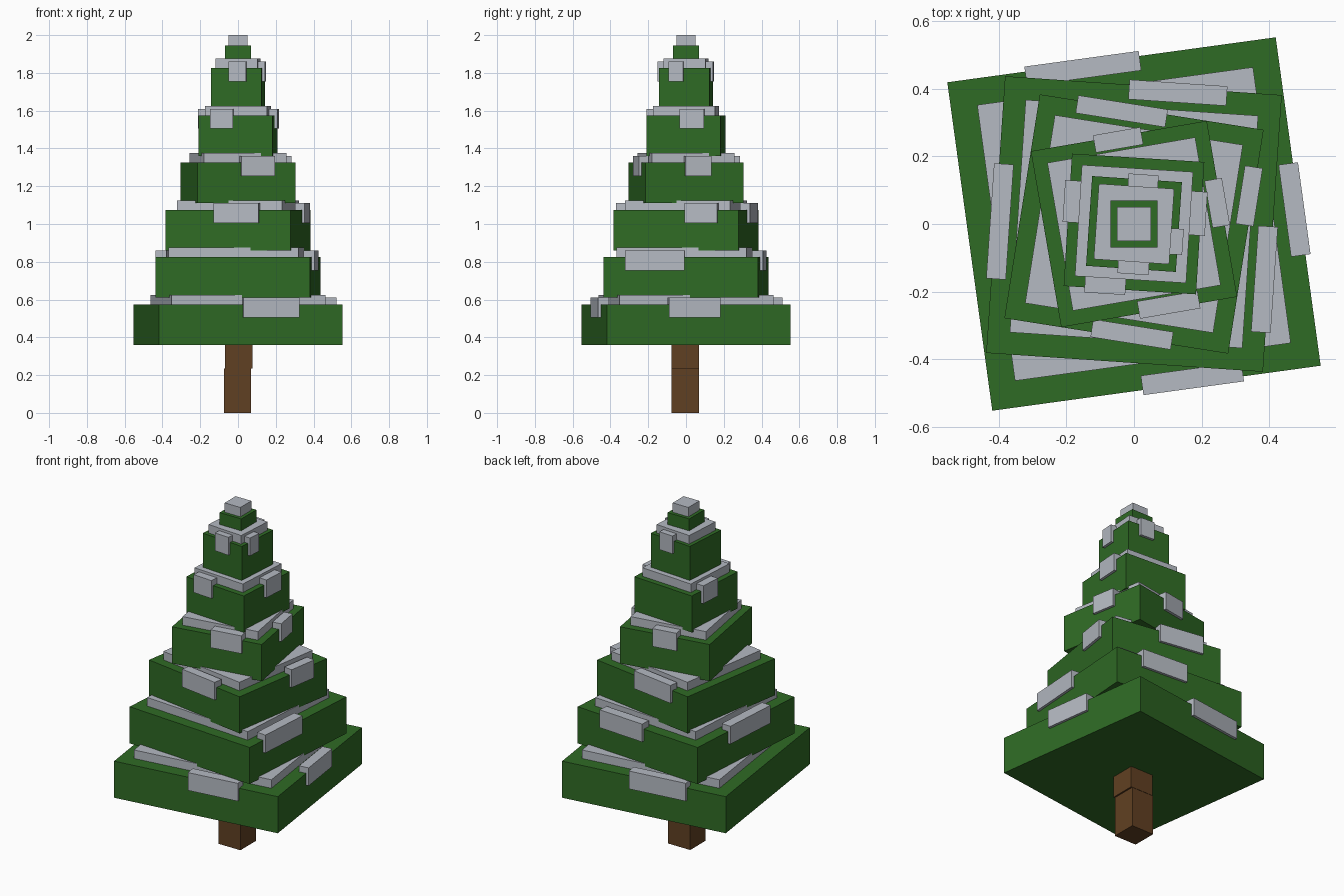
import bpy
import math
from mathutils import Matrix

if "Cube" in bpy.data.objects:
    bpy.data.objects.remove(bpy.data.objects["Cube"])


def material(name, rgb):
    m = bpy.data.materials.new(name)
    m.diffuse_color = (*rgb, 1.0)
    m.use_nodes = True
    m.node_tree.nodes["Principled BSDF"].inputs["Base Color"].default_value = m.diffuse_color
    return m


GREEN = material("needle green", (0.028, 0.145, 0.018))
SNOW = material("snow grey", (0.46, 0.49, 0.54))
BROWN = material("bark brown", (0.118, 0.051, 0.016))


def block(name, mat, xr, yr, zr, rot=0.0):
    """Box given by local x, y, z ranges, turned about the z axis by rot degrees."""
    bpy.ops.mesh.primitive_cube_add(size=1)
    ob = bpy.context.object
    ob.name = name
    size = [r[1] - r[0] for r in (xr, yr, zr)]
    mid = [(r[0] + r[1]) / 2 for r in (xr, yr, zr)]
    ob.data.transform(Matrix.Translation(mid) @ Matrix.Diagonal((*size, 1)))
    ob.rotation_euler.z = math.radians(rot)
    ob.data.materials.append(mat)
    return ob


def square(name, mat, half, zr, rot=0.0, cx=0.0, cy=0.0):
    return block(name, mat, (cx - half, cx + half), (cy - half, cy + half), zr, rot)


# Trunk in two stacked logs
square("trunk_lower", BROWN, 0.072, (0, 0.235), 0, -0.003, -0.004)
square("trunk_upper", BROWN, 0.074, (0.235, 0.36), 0, 0.004, -0.004)

# Tiers: half width, turn, drape thickness, drapes as {side: (start, end)} along the edge
TIERS = [
    (0.490, 7.8, 0.058, {"front": (-0.041, 0.259), "back": (-0.258, 0.083),
                         "right": (-0.159, 0.115)}),
    (0.410, -3.9, 0.058, {"left": (-0.190, 0.151), "right": (-0.294, 0.020),
                          "back": (-0.042, 0.248)}),
    (0.335, -9.0, 0.053, {"front": (-0.075, 0.165), "back": (-0.222, 0.046),
                          "right": (0.048, 0.222)}),
    (0.264, 9.8, 0.052, {"front": (-0.030, 0.151), "back": (-0.075, 0.067),
                         "right": (-0.051, 0.090)}),
    (0.196, -3.6, 0.047, {"front": (-0.134, -0.013), "left": (-0.007, 0.117),
                          "right": (-0.022, 0.108)}),
    (0.133, -3.9, 0.040, {"front": (-0.039, 0.053), "back": (-0.026, 0.063),
                          "right": (-0.082, -0.005)}),
]

for i, (half, rot, thick, drapes) in enumerate(TIERS):
    base = 0.36 + 0.25 * i
    top = base + 0.215
    n = i + 1
    square(f"branch_tier_{n}", GREEN, half, (base, top), rot)
    # Snow slab lying on the tier
    square(f"snow_slab_{n}", SNOW, half * 0.84, (top, top + 0.05), rot)
    # Snow drapes hanging over the edges
    outer = half + 0.015
    for side, span in drapes.items():
        sign = 1 if side in ("right", "back") else -1
        across = tuple(sorted((sign * outer, sign * (outer - thick))))
        xr, yr = (across, span) if side in ("left", "right") else (span, across)
        block(f"snow_drape_{n}_{side}", SNOW, xr, yr, (top - 0.07, top + 0.035), rot)

# Tree tip with its snow cap
square("branch_tip", GREEN, 0.07, (1.86, 1.945))
square("snow_cap", SNOW, 0.051, (1.945, 2.0))
